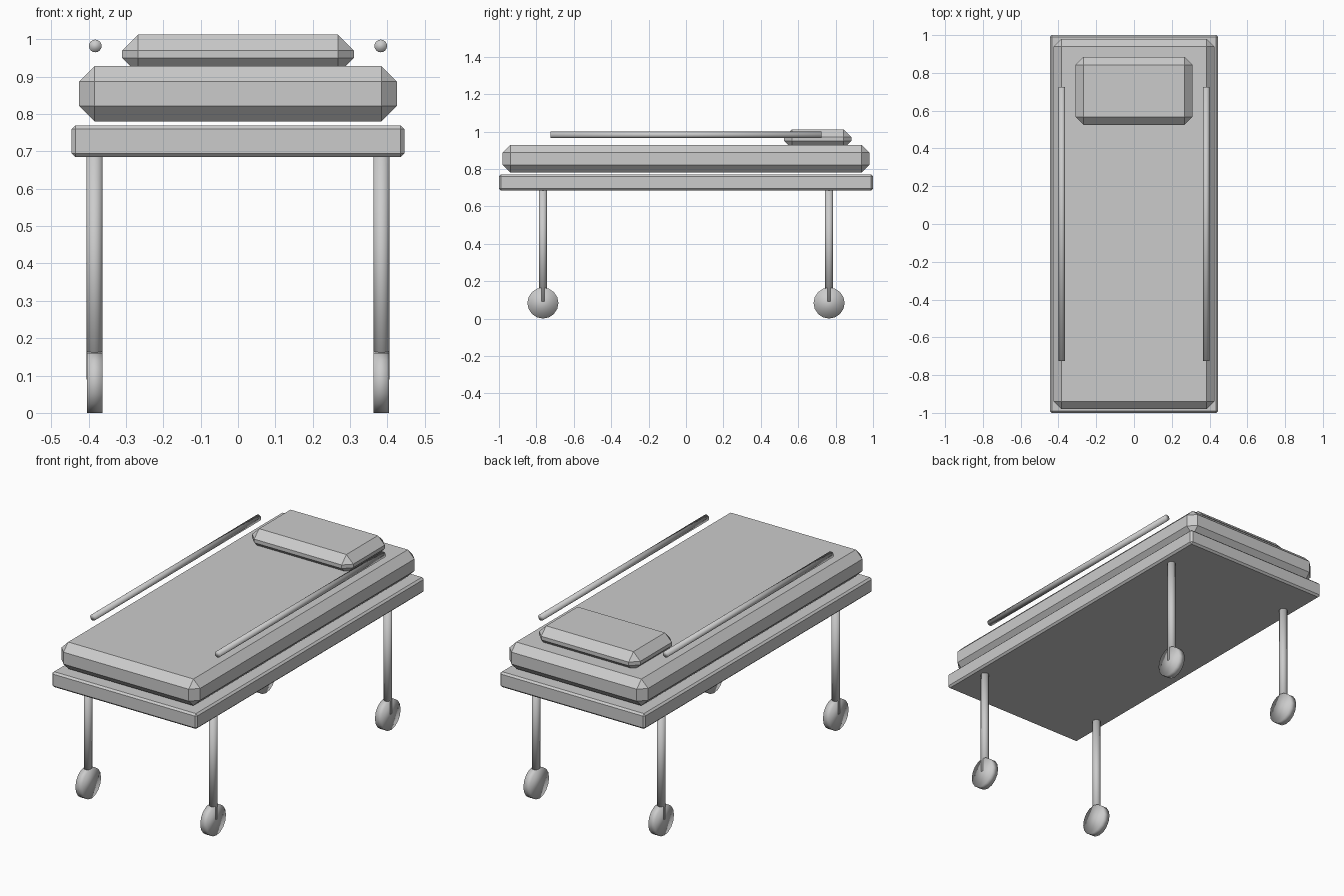
import bpy
import math

cube = bpy.data.objects.get("Cube")
if cube:
    bpy.data.objects.remove(cube, do_unlink=True)

# Single grey finish
grey = bpy.data.materials.new("plain grey")
grey.use_nodes = True
COLOR = (0.6, 0.6, 0.6, 1)
grey.diffuse_color = COLOR
grey.node_tree.nodes["Principled BSDF"].inputs["Base Color"].default_value = COLOR


def slab(name, size, center, bevel):
    """Box with a single-segment chamfer on every edge."""
    bpy.ops.mesh.primitive_cube_add(size=1, location=center)
    ob = bpy.context.object
    ob.name = name
    ob.scale = size
    bpy.ops.object.transform_apply(location=False, rotation=False, scale=True)
    mod = ob.modifiers.new("chamfer", "BEVEL")
    mod.width = bevel
    mod.segments = 1
    ob.data.materials.append(grey)


def rod(name, radius, length, center, rotation=(0, 0, 0), sides=16):
    """Cylinder with smooth shading."""
    bpy.ops.mesh.primitive_cylinder_add(vertices=sides, radius=radius, depth=length,
                                        location=center, rotation=rotation)
    ob = bpy.context.object
    ob.name = name
    ob.data.materials.append(grey)
    bpy.ops.object.shade_smooth()


# Bed frame, mattress and pillow
slab("frame", (0.89, 2.0, 0.085), (0, 0, 0.727), 0.01)
slab("mattress", (0.85, 1.96, 0.148), (0, 0, 0.854), 0.041)
slab("pillow", (0.62, 0.36, 0.104), (0, 0.705, 0.96), 0.042)

# Side rails, legs and wheels, mirrored left and right
for side, sx in (("left", 1), ("right", -1)):
    rod(side + "_rail", 0.017, 1.45, (sx * 0.382, 0, 0.982), (math.pi / 2, 0, 0))
    for end, sy in (("front", -1), ("back", 1)):
        x, y = sx * 0.384, sy * 0.765
        rod(f"{end}_{side}_leg", 0.0215, 0.6, (x, y, 0.39))
        rod(f"{end}_{side}_wheel", 0.083, 0.0415, (sx * 0.383, y, 0.083),
            (0, math.pi / 2, 0))
